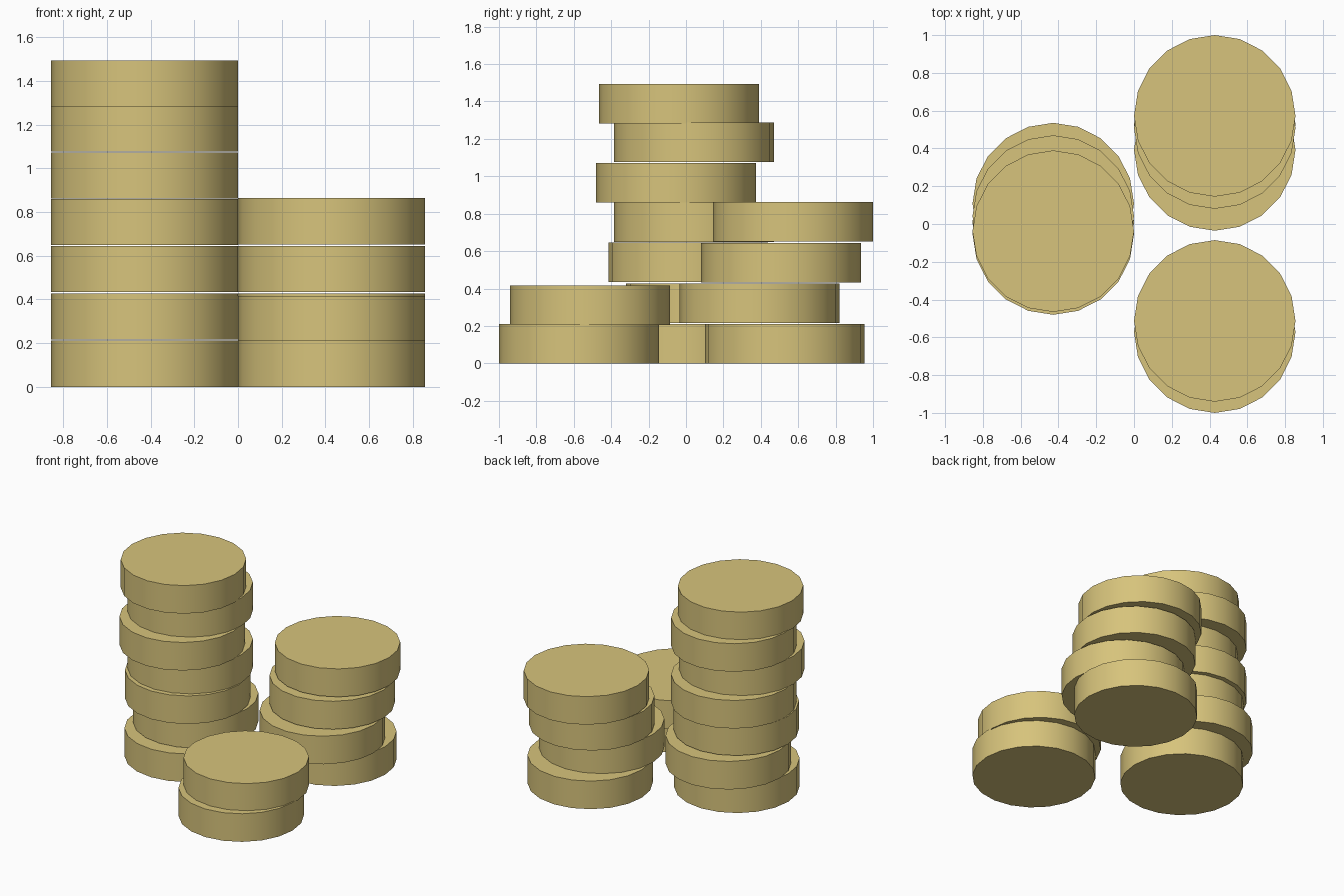
import bpy, math

if "Cube" in bpy.data.objects:
    bpy.data.objects.remove(bpy.data.objects["Cube"])

R, H = 0.4275, 0.211   # disc radius and thickness

gold = bpy.data.materials.new("pale gold")
gold.diffuse_color = (0.68, 0.55, 0.2, 1)
gold.use_nodes = True
gold.node_tree.nodes["Principled BSDF"].inputs["Base Color"].default_value = gold.diffuse_color

# each stack: x position, then (y, bottom z) of every disc from the ground up
stacks = {
    "tall_stack": (-R, [(0.006, 0), (0.108, 0.216), (0.012, 0.434), (0.042, 0.649),
                        (-0.053, 0.861), (0.042, 1.076), (-0.038, 1.283)]),
    "middle_stack": (R, [(0.528, 0), (0.392, 0.215), (0.508, 0.433), (0.5725, 0.652)]),
    "short_stack": (R, [(-0.5725, 0), (-0.513, 0.204)]),
}


def coin(name, x, y, z):
    bpy.ops.mesh.primitive_cylinder_add(vertices=20, radius=R, depth=H,
                                        location=(x, y, z + H / 2))
    ob = bpy.context.object
    ob.name = name
    ob.data.materials.append(gold)
    bpy.ops.object.shade_smooth_by_angle(angle=math.radians(30))


for name, (x, discs) in stacks.items():
    for i, (y, z) in enumerate(discs, 1):
        coin(f"{name}_coin_{i}", x, y, z)
